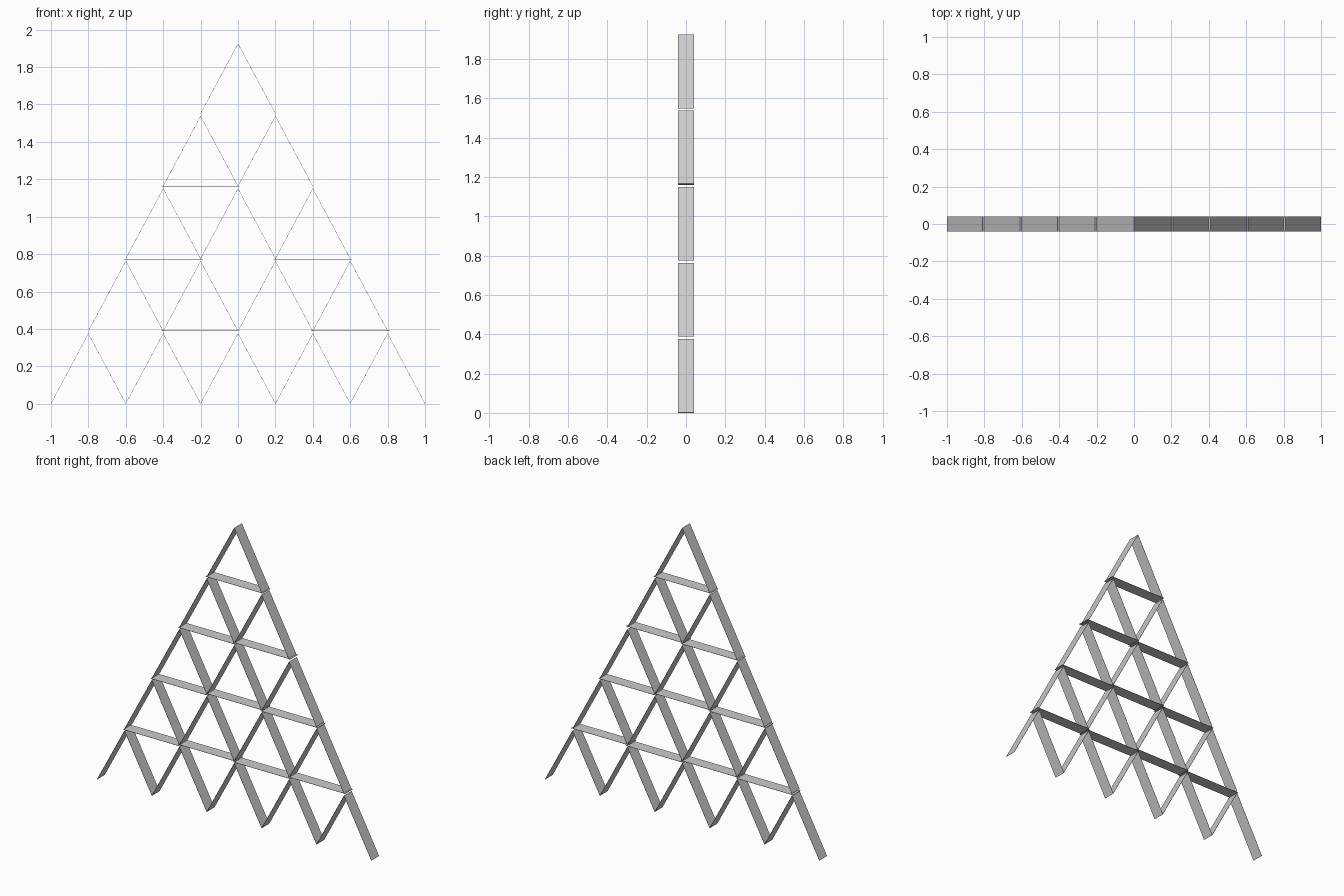
import bpy, math

if "Cube" in bpy.data.objects:
    bpy.data.objects.remove(bpy.data.objects["Cube"])

LEVELS = 5
PITCH = 0.3875      # height from one storey to the next
HEIGHT = 0.374      # height of a leaning pair
HALF = 0.2          # half the footprint of a pair
WIDTH = 0.08        # card width along y
THICK = 0.0015
LENGTH = math.hypot(HALF, HEIGHT)


def card(name, x, z, angle=0.0, length=LENGTH):
    """Thin card centred at (x, 0, z), tilted about y."""
    bpy.ops.mesh.primitive_cube_add(size=1, location=(x, 0, z), rotation=(0, angle, 0))
    ob = bpy.context.object
    ob.name = name
    ob.scale = (length, WIDTH, THICK)
    return ob


lean = math.atan2(HEIGHT, HALF)
for level in range(LEVELS):
    pairs = LEVELS - level
    base = level * PITCH + 0.001
    apexes = [(i - (pairs - 1) / 2) * 2 * HALF for i in range(pairs)]

    # Leaning pairs of cards
    for x in apexes:
        for side in (-1, 1):
            card("leaning_card", x + side * HALF / 2, base + HEIGHT / 2, side * lean)

    # Flat cards bridging neighbouring peaks, alternately low and high
    for i in range(pairs - 1):
        z = 0.381 + level * 0.3895 + (0.009 if i % 2 else 0)
        card("flat_card", apexes[i] + HALF, z, 0, 0.418)
